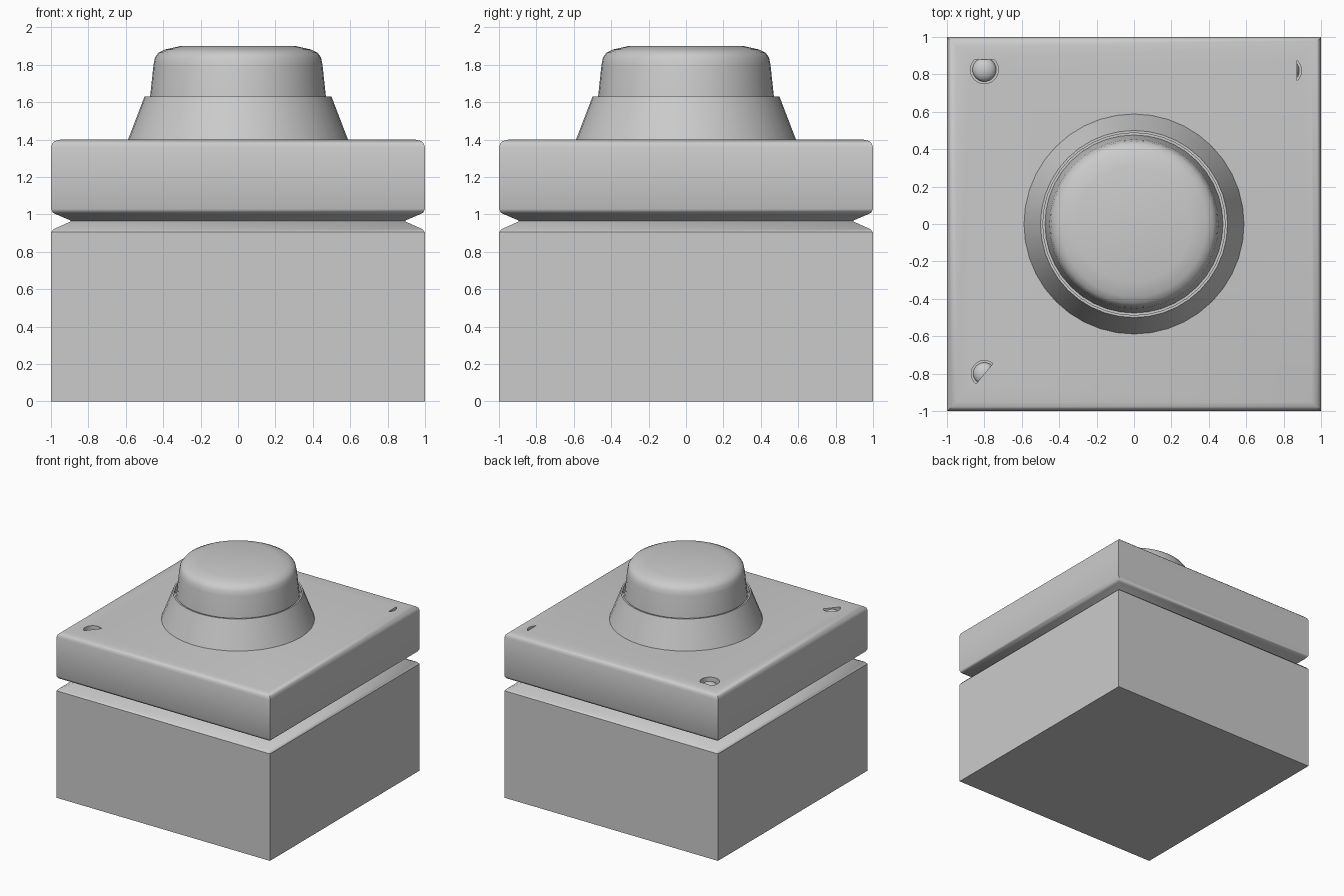
import bpy, bmesh
from math import sin, cos, pi, radians

if "Cube" in bpy.data.objects:
    bpy.data.objects.remove(bpy.data.objects["Cube"])


def finish(bm, name, angle=40):
    bmesh.ops.recalc_face_normals(bm, faces=bm.faces[:])
    mesh = bpy.data.meshes.new(name)
    bm.to_mesh(mesh)
    bm.free()
    ob = bpy.data.objects.new(name, mesh)
    bpy.context.collection.objects.link(ob)
    if angle:
        bpy.ops.object.select_all(action='DESELECT')
        ob.select_set(True)
        bpy.context.view_layer.objects.active = ob
        bpy.ops.object.shade_smooth_by_angle(angle=radians(angle))
    return ob


def loft(name, profile, n, turn=0.0, scale=1.0, angle=40):
    """Stack n-sided rings given as (radius, z) and cap both ends."""
    bm = bmesh.new()
    rings = [[bm.verts.new((r * scale * cos(turn + 2 * pi * i / n),
                            r * scale * sin(turn + 2 * pi * i / n), z))
              for i in range(n)] for r, z in profile]
    for a, b in zip(rings, rings[1:]):
        for i in range(n):
            j = (i + 1) % n
            bm.faces.new((a[i], a[j], b[j], b[i]))
    bm.faces.new(rings[0])
    bm.faces.new(rings[-1])
    return finish(bm, name, angle)


def box_loft(name, profile):
    return loft(name, profile, 4, pi / 4, 2 ** 0.5)


# Square base and lid with a V-shaped groove between them
box_loft("base", [(1, 0), (1, 0.905), (0.985, 0.922), (0.9, 0.96), (0.89, 0.97)])
lid = box_loft("lid", [(0.89, 0.96), (0.9, 0.97), (0.97, 1.0), (0.99, 1.01),
                       (1, 1.03), (1, 1.36), (0.993, 1.38), (0.978, 1.393), (0.95, 1.4)])

# Conical collar and push button
loft("collar", [(0.59, 1.395), (0.5, 1.63), (0.487, 1.63), (0.487, 1.58)], 40)
loft("button", [(0.477, 1.57), (0.47, 1.63), (0.452, 1.8), (0.444, 1.84),
                (0.425, 1.865), (0.39, 1.882), (0.31, 1.9)], 40)

# Partly covered screw recesses: centre x, y, radius, arc start and end
recesses = [(-0.8, 0.825, 0.075, 133, 407),
            (-0.8, -0.8, 0.07, 50, 231),
            (0.82, 0.82, 0.075, -48, 48)]
for k, (x, y, r, a0, a1) in enumerate(recesses):
    bm = bmesh.new()
    pts = [radians(a0 + (a1 - a0) * i / 20) for i in range(21)]
    face = bm.faces.new([bm.verts.new((x + r * cos(a), y + r * sin(a), 1.35)) for a in pts])
    top = bmesh.ops.extrude_face_region(bm, geom=[face])["geom"]
    bmesh.ops.translate(bm, vec=(0, 0, 0.1),
                        verts=[v for v in top if isinstance(v, bmesh.types.BMVert)])
    cutter = finish(bm, f"recess_cutter_{k + 1}", 0)
    cutter.hide_render = True
    cutter.hide_set(True)
    mod = lid.modifiers.new("recess", 'BOOLEAN')
    mod.operation = 'DIFFERENCE'
    mod.solver = 'EXACT'
    mod.object = cutter
    # Domed screw head inside the recess
    bpy.ops.mesh.primitive_uv_sphere_add(segments=24, ring_count=12, radius=r * 0.85,
                                         location=(x, y, 1.35))
    screw = bpy.context.object
    screw.name = f"screw_head_{k + 1}"
    screw.scale.z = 0.65
    bpy.ops.object.shade_smooth_by_angle(angle=radians(40))
